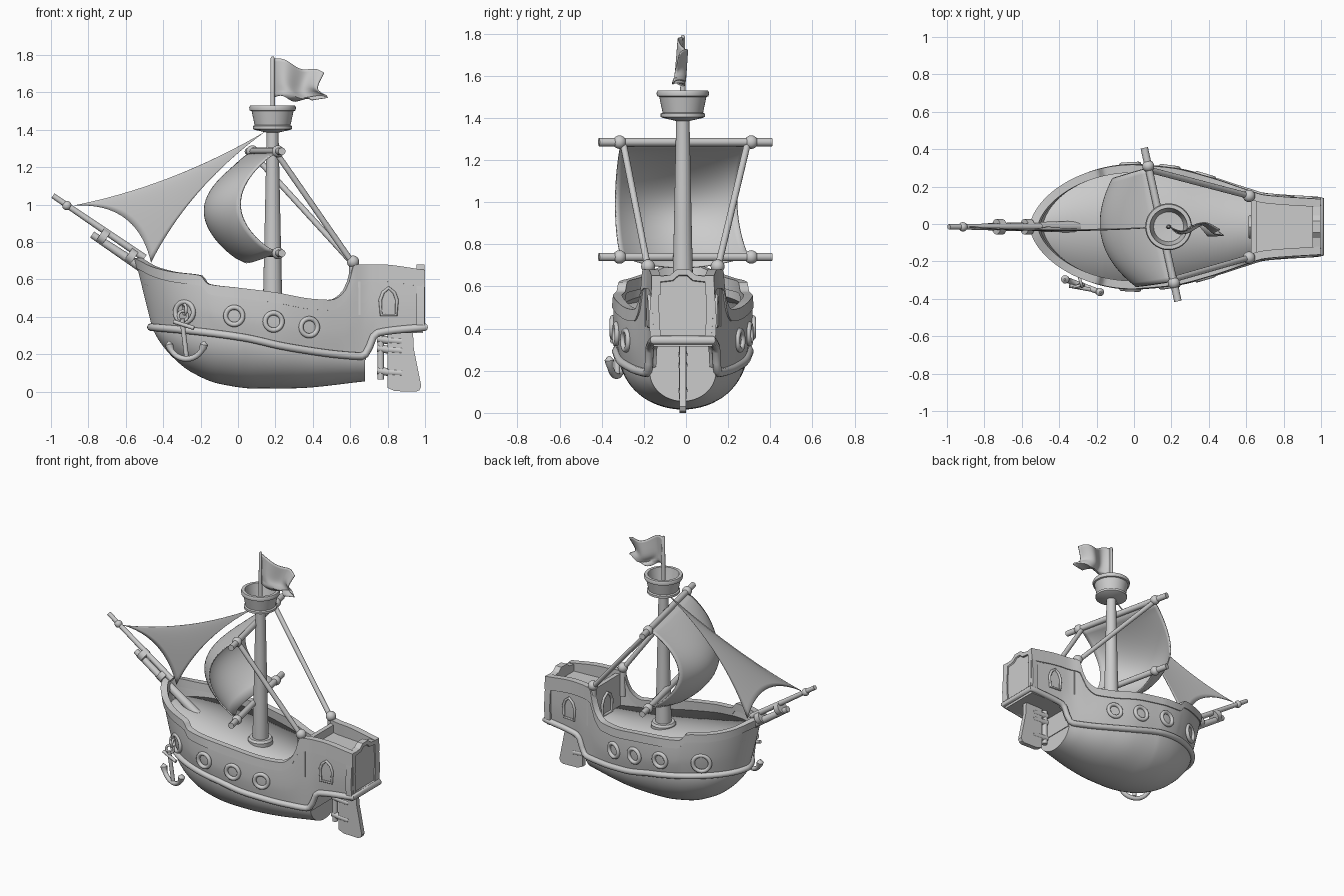
import bpy, bmesh
from math import sin, cos, pi
from mathutils import Vector as V

if "Cube" in bpy.data.objects:
    bpy.data.objects.remove(bpy.data.objects["Cube"])

CY = -0.015  # hull centreline

# ---------- helpers ----------
def finish(o, ang=0.7):
    bpy.ops.object.select_all(action='DESELECT')
    o.select_set(True)
    bpy.context.view_layer.objects.active = o
    if o.type == 'CURVE':
        bpy.ops.object.convert(target='MESH')
    bpy.ops.object.shade_smooth_by_angle(angle=ang)
    return o

def from_bm(name, bm, ang=0.7):
    bmesh.ops.recalc_face_normals(bm, faces=bm.faces)
    me = bpy.data.meshes.new(name)
    bm.to_mesh(me)
    bm.free()
    o = bpy.data.objects.new(name, me)
    bpy.context.collection.objects.link(o)
    o.location.y = CY
    return finish(o, ang)

def grid(name, rows, wrap=False, caps=False, thick=0, ang=0.7):
    """Skin a list of equal-length point rows."""
    bm = bmesh.new()
    vs = [[bm.verts.new(p) for p in r] for r in rows]
    n = len(rows[0])
    for a, b in zip(vs, vs[1:]):
        for i in range(n if wrap else n - 1):
            j = (i + 1) % n
            bm.faces.new((a[i], a[j], b[j], b[i]))
    if caps:
        bm.faces.new(vs[0])
        bm.faces.new(vs[-1])
    bmesh.ops.remove_doubles(bm, verts=bm.verts, dist=1e-5)
    o = from_bm(name, bm, ang)
    if thick:
        m = o.modifiers.new('thickness', 'SOLIDIFY')
        m.thickness, m.offset = thick, 0
    return o

def tube(name, pts, r, cyclic=False, radii=None):
    cu = bpy.data.curves.new(name, 'CURVE')
    cu.dimensions, cu.bevel_depth, cu.bevel_resolution, cu.use_fill_caps = '3D', r, 4, True
    s = cu.splines.new('POLY')
    s.points.add(len(pts) - 1)
    for i, p in enumerate(pts):
        s.points[i].co = (*p, 1)
        s.points[i].radius = radii[i] if radii else 1
    s.use_cyclic_u = cyclic
    o = bpy.data.objects.new(name, cu)
    bpy.context.collection.objects.link(o)
    o.location.y = CY
    return finish(o)

def lathe(name, prof, x):
    return grid(name, [[(x + r * cos(a * pi / 20), r * sin(a * pi / 20), z) for a in range(40)]
                       for r, z in prof], wrap=True, caps=True, ang=0.6)

def ball(name, c, r):
    bm = bmesh.new()
    bmesh.ops.create_uvsphere(bm, u_segments=20, v_segments=12, radius=r)
    bmesh.ops.translate(bm, verts=bm.verts, vec=c)
    return from_bm(name, bm)

def box(name, lo, hi):
    bm = bmesh.new()
    bmesh.ops.create_cube(bm, size=1)
    for v in bm.verts:
        v.co = [(a + b) / 2 + c * (b - a) for a, b, c in zip(lo, hi, v.co)]
    return from_bm(name, bm)

def plate(name, pts, a, b, axis):
    """Extrude a 2D outline along y or x."""
    f = (lambda p, d: (p[0], d, p[1])) if axis == 'y' else (lambda p, d: (d, p[0], p[1]))
    return grid(name, [[f(p, a) for p in pts], [f(p, b) for p in pts]], wrap=True, caps=True, ang=0.5)

def smooth(tab):
    """Monotone cubic interpolation through a few points."""
    d = [(b[1] - a[1]) / (b[0] - a[0]) for a, b in zip(tab, tab[1:])]
    m = [d[0]] + [2 * p * q / (p + q) if p * q > 0 else 0 for p, q in zip(d, d[1:])] + [d[-1]]
    def f(x):
        x = min(max(x, tab[0][0]), tab[-1][0])
        i = max(k for k in range(len(d)) if tab[k][0] <= x)
        h = tab[i + 1][0] - tab[i][0]
        t = (x - tab[i][0]) / h
        return (tab[i][1] * (1 + 2 * t) * (1 - t) ** 2 + tab[i + 1][1] * t * t * (3 - 2 * t)
                + h * (m[i] * t * (1 - t) ** 2 - m[i + 1] * t * t * (1 - t)))
    return f

# ---------- hull lines ----------
wale_z = smooth([(-.55, .345), (-.3, .325), (0, .29), (.3, .232), (.55, .197), (.66, .19), (.69, .21),
                 (.72, .29), (.75, .315), (1, .345)])
top_z = smooth([(-.55, .71), (-.45, .66), (-.35, .635), (-.2, .615), (-.16, .57), (0, .55), (.2, .525),
                (.4, .49), (.5, .485), (.56, .52), (.6, .6), (.62, .675), (.75, .675), (1, .645)])
keel_z = smooth([(-.46, .34), (-.42, .27), (-.35, .185), (-.25, .105), (-.1, .042), (.1, .016), (.3, .018), (.68, .055)])
deck_z = smooth([(-.55, .58), (0, .49), (.5, .43), (1, .42)])
aft_w = smooth([(0, .33), (.2, .312), (.4, .262), (.6, .195), (.7, .165), (1, .143)])
flare = smooth([(0, .94), (.45, 1), (.75, 1), (1, .985)])

def station(q):
    return -.55 + 1.55 * min(abs(q), 1) ** 1.7

def hull(q, t):
    """Point on the hull side: q runs stern-bow-stern, t from wale to top edge."""
    xs = station(q)
    w = aft_w(xs) if xs > 0 else .33 * max(0, 1 - (xs / .55) ** 2) ** .6
    x = xs + .09 * (1 - t) * min(1, max(0, (.2 - xs) / .75))
    return V((x, w * flare(t) * (1 if q > 0 else -1), wale_z(xs) + t * (top_z(xs) - wale_z(xs))))

def out(q, t):
    d = hull(min(q + .004, 1), t) - hull(max(q - .004, -1), t)
    return V((-d.y, d.x, 0)).normalized() * (-1 if hull(q, t).dot(V((-d.y, d.x, 0))) < 0 and abs(q) < .5
                                           or abs(q) >= .5 and d.x * q < 0 else 1)

def on_hull(x, z, side=-1):
    lo, hi = 0, 1
    for _ in range(30):
        q = (lo + hi) / 2
        t = (z - wale_z(station(q))) / (top_z(station(q)) - wale_z(station(q)))
        lo, hi = (q, hi) if hull(q, t).x < x else (lo, q)
    p, n = hull(q, t), out(q, t)
    return V((p.x, side * p.y, p.z)), V((n.x, side * abs(n.y), 0))

N = 110
Q = [k / N for k in range(-N, N + 1)]
# upper hull with wall thickness
grid('upper_hull', [[hull(q, t) for t in (0, .15, .3, .45, .6, .75, .9, 1)]
                    + [hull(q, t) - out(q, t) * .03 for t in (1, .5, 0)] for q in Q], wrap=True, caps=True)
# raised strip along the top edge
def strip(q):
    xs = station(q)
    t = 1 - (.05 + .035 * (xs > .61)) / (top_z(xs) - wale_z(xs))
    n, up = out(q, 1), V((0, 0, .006))
    return [hull(q, t) + n * .007, hull(q, 1) + n * .007 + up, hull(q, 1) - n * .036 + up, hull(q, t) - n * .036]
grid('top_strip', [strip(q) for q in Q], wrap=True, caps=True, ang=0.6)
# wale moulding
tube('wale', [hull(q, 0) + out(q, 0) * .006 for q in Q], .02, cyclic=True)
# lower hull
low = [q for q in Q if q >= 0 and station(q) < .685]
def low_section(q):
    p = hull(q, 0)
    zr = wale_z(min(p.x, .66)) + .005
    return [(p.x, p.y * sin(a * pi / 32) * .99, zr - (zr - min(zr, keel_z(p.x))) * cos(a * pi / 32))
            for a in range(-16, 17)]
grid('lower_hull', [low_section(q) for q in low[1:]], caps=True)
box('stern_bulkhead', (.66, -.15, .17), (.685, .15, .36))
box('cabin_floor', (.67, -.14, .315), (.99, .14, .335))

# deck
def deck_row(q):
    xs = station(q)
    t = (deck_z(xs) - wale_z(xs)) / (top_z(xs) - wale_z(xs))
    p = hull(q, t)
    return [(p.x, p.y * .97 * s, p.z) for s in (-1, 0, 1)]
grid('deck', [deck_row(q) for q in Q if q > .07 and station(q) < .68], thick=.01)

# stern cabin
box('cabin_front', (.625, -.18, .41), (.655, .18, .655))
box('cabin_roof', (.63, -.15, .57), (.97, .15, .6))
half = [(.155, .345), (.16, .45), (.147, .62), (.13, .645), (.06, .655), (.03, .68)]
transom = plate('transom', half + [(-y, z) for y, z in reversed(half)], .955, .998, 'x')
bm = bmesh.new()
bm.from_mesh(transom.data)
back = max(bm.faces, key=lambda f: f.calc_center_median().x)
bmesh.ops.inset_region(bm, faces=[back], thickness=.028, depth=0)
bmesh.ops.inset_region(bm, faces=[back], thickness=.004, depth=-.01)
bm.to_mesh(transom.data)
bm.free()
arch = [(-.04, -.07), (.04, -.07), (.045, .01), (.03, .05), (0, .075), (-.03, .05), (-.045, .01)]
tube('cabin_door', [(.622, a * 1.2, .505 + b) for a, b in arch], .01, True)

# rudder
plate('rudder', [(.80, .33), (.935, .33), (.94, .23), (.98, .03), (.97, .008), (.95, 0), (.84, .003), (.80, .02)], -.016, .016, 'y')
tube('rudder_post', [(.763, 0, .065), (.763, 0, .33)], .018)
for z in (.225, .105, .275):
    tube('rudder_strap', [(.745, 0, z + .008), (.80, 0, z), (.875, 0, z - .005)], .021)

# portholes and cabin windows on both sides
def ring(name, c, n, r, thick):
    u = V((0, 0, 1)).cross(n).normalized()
    w = n.cross(u)
    tube(name, [c + (u * cos(a * pi / 16) + w * sin(a * pi / 16)) * r for a in range(32)], thick, True)
for side in (-1, 1):
    for x, z, r in ((-.285, .425, .055), (-.02, .405, .046), (.19, .375, .046), (.38, .345, .046)):
        c, n = on_hull(x, z, side)
        ring('porthole', c + n * .004, n, r, .013)
    c, n = on_hull(.805, .48, side)
    t = V((-n.y, n.x, 0)) * -side
    tube('cabin_window', [c + t * a + V((0, 0, b)) + n * .004 for a, b in arch], .009, True)

# anchor on the front side
A, B = V((-.3, -.318, .39)), V((-.275, -.31, .185))
tube('anchor_shank', [A, B], .013)
tube('anchor_stock', [(-.345, -.315, .375), (-.235, -.335, .34)], .011)
tube('anchor_arms', [V((-.275 + .095 * sin(a), -.315 - .035 * sin(a), .27 - .095 * cos(a)))
                     for a in [k * pi / 16 - pi / 2 for k in range(17)]], .015,
     radii=[.3, 1.5, 1.3] + [1] * 11 + [1.3, 1.5, .3])
for c, n in ((V((-.295, -.315, .405)), V((.3, -1, 0)).normalized()), (V((-.285, -.295, .44)), V((1, .3, 0)).normalized())):
    ring('anchor_chain', c, n, .026, .008)

# mast, crow's nest and pole
MX = .185
lathe('mast', [(.051, .42), (.05, .55), (.042, .9), (.032, 1.37), (.034, 1.42)], MX)
lathe('mast_collar', [(.05, .44), (.078, .45), (.08, .485), (.07, .5), (.05, .5)], MX)
lathe('crows_nest', [(.03, 1.385), (.095, 1.4), (.105, 1.405), (.105, 1.42), (.096, 1.425), (.112, 1.5), (.122, 1.503),
                     (.125, 1.518), (.12, 1.53), (.1, 1.53), (.095, 1.5), (.08, 1.435), (.01, 1.43)], MX)
lathe('flag_pole', [(.013, 1.42), (.012, 1.6), (.01, 1.785), (.005, 1.793)], MX)
tail = smooth([(0, .2), (.1, .29), (.25, .25), (.4, .23), (1, .265)])
grid('flag', [[(MX + .01 + u * tail(v), -.028 * sin(u * 7) * (1.1 - .3 * v) - .03 * u * (1 - v),
               1.575 + v * .205 - (.06 * v + .02) * u + .012 * sin(u * 9))
              for u in [i / 20 for i in range(21)]] for v in [j / 12 for j in range(13)]], thick=.006)

# yards and square sail
D = V((-.18, .82, 0)).normalized()
F = V((D.y * -1, D.x, 0))
def yard(s, z):
    return V((.145, .012, z)) + D * s
for n, z in (('upper', 1.285), ('lower', .74)):
    tube(n + '_yard', [yard(-.42, z), yard(.42, z)], .02)
    for s in (-.32, .32):
        ball(n + '_yard_knob', yard(s, z), .032)
def sail(u, v):
    belly = .2 * max(0, sin(pi * v ** .95)) ** .75 + (1 - u * u) * (.1 * (1 - v) + .07 * sin(pi * v))
    half_w = .31 - .015 * sin(pi * v)
    return yard(u * half_w, .745 + .535 * v - .055 * (1 - u * u) * (1 - v) ** 2) + F * belly
grid('square_sail', [[sail(i / 12 - 1, j / 24) for i in range(25)] for j in range(25)], thick=.008)

# stays to the cabin corner posts
for s in (-1, 1):
    p = V((.615, s * .165, .685))
    tube('stay', [yard(s * .3, 1.27), p], .016)
    tube('corner_post', [(.615, s * .165, .5), p], .022)
    ball('post_knob', p + V((0, 0, .01)), .033)

# bowsprit
tube('bowsprit', [(-.99, 0, 1.048), (-.5, 0, .715)], .018, radii=[.8, 1.1])
tube('bowsprit_base', [(-.78, 0, .84), (-.3, 0, .52)], .024, radii=[.8, 1.3])
E = V((.49, 0, -.333)).normalized()
ball('bowsprit_knob', V((-.915, 0, .995)), .025)
for x, z in ((-.72, .83), (-.57, .725)):
    c = V((x, 0, z))
    tube('bowsprit_band', [c - E * .02, c + E * .02], .042)

# jib: curved triangular patch
a, b, c = V((.145, 0, 1.39)), V((-.88, 0, .995)), V((-.465, 0, .69))
ab, bc, ca = V((-.36, -.03, 1.096)), V((-.54, -.03, 1.015)), V((-.26, -.03, 1.096))
def jib(i, j):
    r = i / 20
    v, w = r * (1 - j / 20), r * j / 20
    u = 1 - r
    return a * u * u + b * v * v + c * w * w + 2 * (ab * u * v + bc * v * w + ca * w * u)
grid('jib_sail', [[jib(i, j) for j in range(21)] for i in range(21)], thick=.006)
